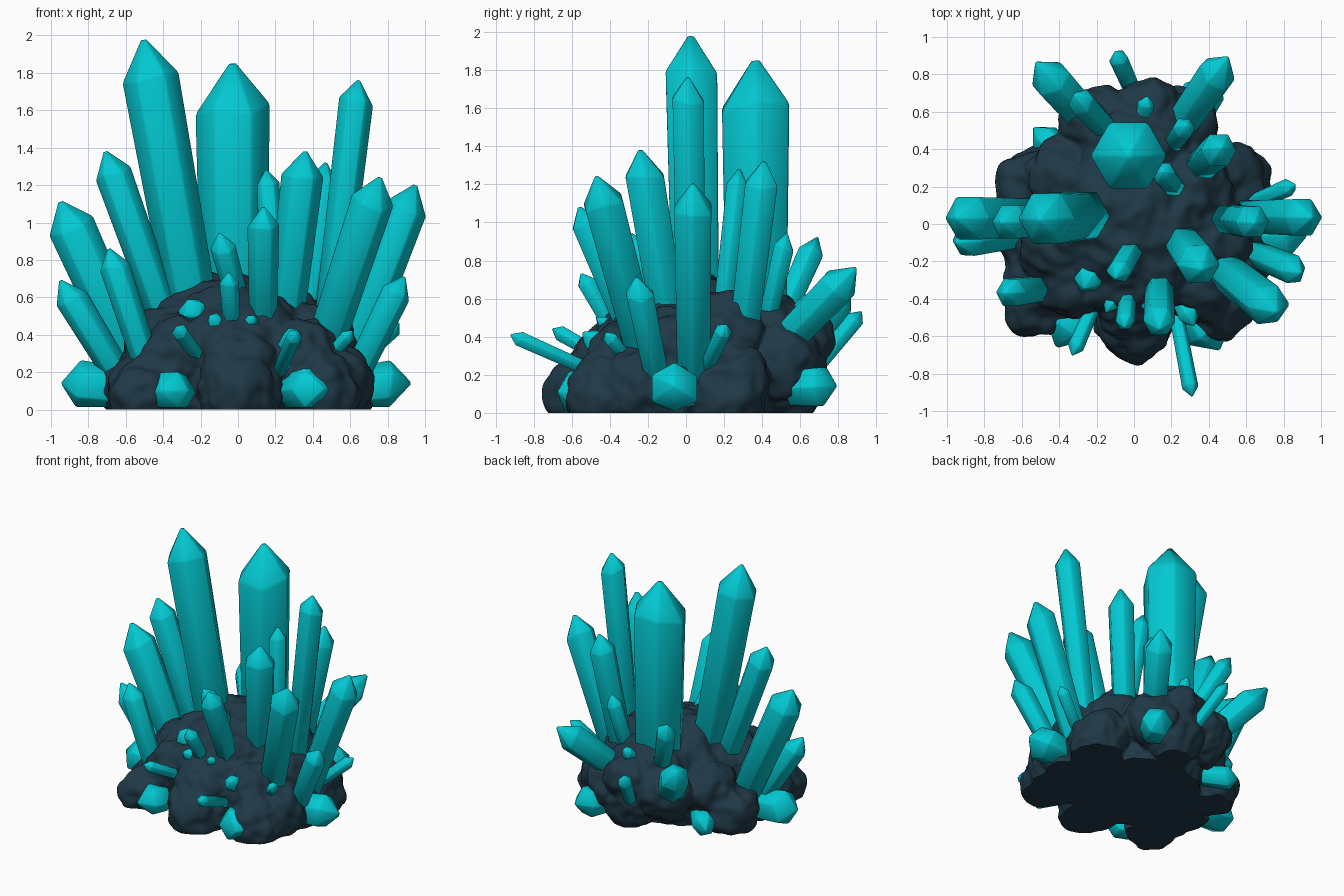
import bpy
import bmesh
import math
import random
from mathutils import Vector, noise

random.seed(4)

default_cube = bpy.data.objects.get("Cube")
if default_cube:
    bpy.data.objects.remove(default_cube, do_unlink=True)


def make_material(name, colour):
    material = bpy.data.materials.new(name)
    material.use_nodes = True
    material.diffuse_color = (*colour, 1)
    shader = next(n for n in material.node_tree.nodes if n.type == 'BSDF_PRINCIPLED')
    shader.inputs["Base Color"].default_value = (*colour, 1)
    shader.inputs["Roughness"].default_value = 0.6
    return material


teal = make_material("teal crystal", (0.001, 0.58, 0.64))
slate = make_material("dark slate rock", (0.014, 0.041, 0.063))


def add_object(name, bm, material):
    mesh = bpy.data.meshes.new(name)
    bm.to_mesh(mesh)
    bm.free()
    mesh.materials.append(material)
    obj = bpy.data.objects.new(name, mesh)
    bpy.context.scene.collection.objects.link(obj)
    return obj


def crystal(name, base, tip, radius, bluntness, sides=6):
    """Faceted prism growing from base to a pointed tip, slightly irregular."""
    base, tip = Vector(base), Vector(tip)
    axis = (tip - base).normalized()
    across = Vector((1, 0, 0)) - axis * axis.x
    if across.length < 0.4:
        across = Vector((0, 0, 1)) - axis * axis.z
    across.normalize()
    side = axis.cross(across)
    length = (tip - base).length
    point = min(bluntness * radius, length * 0.5)
    bm = bmesh.new()
    rings = []
    wobble = [random.uniform(-0.2, 0.2) * radius for _ in range(sides)]
    for along, scale, uneven in ((0, 0.9, 0), (length - point, 1.02, 1)):
        ring = []
        for i in range(sides):
            angle = math.tau * i / sides
            spoke = across * math.cos(angle) + side * math.sin(angle)
            height = axis * (along + wobble[i] * uneven)
            ring.append(bm.verts.new(base + height + spoke * radius * scale))
        rings.append(ring)
    apex = bm.verts.new(tip + axis * radius * 0.16)
    bm.faces.new(reversed(rings[0]))
    for i in range(sides):
        j = (i + 1) % sides
        bm.faces.new((rings[0][i], rings[0][j], rings[1][j], rings[1][i]))
        bm.faces.new((rings[1][i], rings[1][j], apex))
    # Nothing may sink below the flat underside
    for v in bm.verts:
        v.co.z = max(v.co.z, 0.01)
    for f in bm.faces:
        f.smooth = True
    obj = add_object(name, bm, teal)
    bevel = obj.modifiers.new("worn edges", 'BEVEL')
    bevel.width = radius * 0.06
    bevel.segments = 1


# Rock: overlapping boulders fused into one lumpy mound
core = [
    ((0, 0, 0.2), 0.5), ((-0.1, 0.1, 0.42), 0.3), ((0.12, 0, 0.38), 0.29),
    ((0, 0.38, 0.36), 0.29), ((-0.25, 0, 0.42), 0.23), ((0.28, 0.18, 0.4), 0.23),
    ((0.1, -0.25, 0.38), 0.21), ((-0.1, -0.28, 0.35), 0.2),
    ((-0.38, -0.12, 0.3), 0.24), ((0.39, -0.05, 0.32), 0.24),
    ((0.33, -0.28, 0.27), 0.22), ((-0.33, -0.28, 0.27), 0.22), ((0, -0.4, 0.26), 0.21),
]
lobes = [
    ((0, -0.5, 0.1), 0.22), ((0.46, -0.41, 0.1), 0.2), ((-0.5, -0.41, 0.1), 0.18),
    ((-0.54, 0.2, 0.13), 0.19), ((0.5, 0.25, 0.17), 0.19), ((0.56, -0.08, 0.11), 0.17),
    ((0.07, 0.58, 0.38), 0.18), ((-0.2, 0.54, 0.3), 0.19), ((0.24, 0.5, 0.28), 0.2),
    ((-0.56, -0.1, 0.11), 0.16), ((-0.38, 0.26, 0.3), 0.19), ((0.08, 0.55, 0.16), 0.18),
    ((0.52, 0.2, 0.08), 0.2), ((-0.5, -0.28, 0.12), 0.19), ((0.5, -0.25, 0.14), 0.2),
]
bm = bmesh.new()
for centre, radius in core + lobes:
    made = bmesh.ops.create_icosphere(bm, subdivisions=3, radius=radius)
    bmesh.ops.translate(bm, verts=made["verts"], vec=centre)
rock = add_object("rock_base", bm, slate)
fuse = rock.modifiers.new("fuse", 'REMESH')
fuse.mode = 'VOXEL'
fuse.voxel_size = 0.021
soften = rock.modifiers.new("soften", 'SMOOTH')
soften.iterations = 6
fused = rock.evaluated_get(bpy.context.evaluated_depsgraph_get())
bm = bmesh.new()
bm.from_mesh(fused.to_mesh())
fused.to_mesh_clear()
bm.normal_update()
rock.modifiers.clear()

# Weathered lumps on the rock, then the flat underside
for v in bm.verts:
    lump = noise.noise(v.co * 6) * 0.04 + noise.noise(v.co * 15) * 0.022
    v.co += v.normal * (lump + 0.014)
bmesh.ops.bisect_plane(bm, geom=bm.verts[:] + bm.edges[:] + bm.faces[:],
                       plane_co=(0, 0, 0.005), plane_no=(0, 0, -1), clear_outer=True)
rim = [e for e in bm.edges if e.is_boundary]
bmesh.ops.holes_fill(bm, edges=rim, sides=0)
for v in bm.verts:
    v.co.z = max(v.co.z - 0.005, 0)
for f in bm.faces:
    f.smooth = f.normal.z > -0.95
bm.to_mesh(rock.data)
bm.free()
rock.data.materials.clear()
rock.data.materials.append(slate)

# Crystals: base point, tip point, radius
tall = [
    ((-0.2, 0.055, 0.3), (-0.505, 0.025, 1.98), 0.153),
    ((-0.02, 0.37, 0.3), (-0.03, 0.365, 1.85), 0.2),
    ((0.47, 0.03, 0.3), (0.645, 0.01, 1.76), 0.093),
    ((0.23, -0.06, 0.3), (0.36, -0.24, 1.38), 0.113),
    ((0.45, -0.22, 0.3), (0.76, -0.47, 1.24), 0.115),
    ((0.58, 0.04, 0.2), (0.95, 0.035, 1.2), 0.11),
    ((-0.54, 0.035, 0.2), (-0.95, 0.03, 1.11), 0.128),
    ((-0.34, 0.02, 0.35), (-0.71, 0.01, 1.38), 0.1),
    ((0.33, 0.29, 0.3), (0.47, 0.41, 1.32), 0.096),
    ((0.23, 0.18, 0.4), (0.15, 0.28, 1.28), 0.065),
]
medium = [
    ((-0.46, -0.34, 0.15), (-0.69, -0.37, 0.86), 0.082),
    ((-0.6, -0.05, 0.12), (-0.95, -0.1, 0.69), 0.088),
    ((0.6, -0.14, 0.12), (0.89, -0.26, 0.71), 0.08),
    ((0.135, -0.28, 0.4), (0.135, -0.56, 1.08), 0.085),
    ((0.02, -0.08, 0.5), (-0.1, -0.29, 0.94), 0.068),
    ((0.2, 0.45, 0.3), (0.5, 0.89, 0.76), 0.105),
    ((-0.2, 0.5, 0.25), (-0.52, 0.86, 0.67), 0.11),
    ((-0.12, 0.48, 0.45), (-0.32, 0.69, 0.92), 0.075),
    ((0.2, 0.42, 0.45), (0.28, 0.53, 0.94), 0.06),
]
slender = [
    ((-0.03, -0.36, 0.4), (-0.05, -0.55, 0.73), 0.052),
    ((0.22, -0.45, 0.2), (0.31, -0.92, 0.41), 0.044),
    ((-0.2, -0.4, 0.27), (-0.33, -0.7, 0.44), 0.045),
    ((0.02, 0.65, 0.2), (-0.1, 0.92, 0.53), 0.052),
    ((0.6, 0.1, 0.22), (0.86, 0.21, 0.46), 0.048),
    ((0.04, 0.5, 0.45), (0.07, 0.68, 0.62), 0.045),
    ((0.23, -0.35, 0.28), (0.32, -0.54, 0.42), 0.06),
    ((0.48, -0.3, 0.27), (0.61, -0.42, 0.42), 0.04),
    ((-0.08, -0.35, 0.42), (-0.15, -0.47, 0.5), 0.045),
    ((0.05, -0.35, 0.42), (0.08, -0.47, 0.5), 0.035),
]
stubs = [
    ((0.58, -0.06, 0.1), (0.91, -0.06, 0.14), 0.135),
    ((-0.58, -0.03, 0.1), (-0.93, -0.04, 0.14), 0.135),
    ((0.3, -0.42, 0.09), (0.45, -0.66, 0.11), 0.13),
    ((-0.32, -0.46, 0.09), (-0.41, -0.65, 0.1), 0.12),
    ((0.3, 0.56, 0.13), (0.41, 0.78, 0.14), 0.115),
    ((-0.36, 0.34, 0.12), (-0.53, 0.51, 0.08), 0.085),
    ((-0.2, -0.2, 0.42), (-0.265, -0.34, 0.58), 0.075),
]
groups = {"tall": (tall, 1.25), "medium": (medium, 1.25),
          "slender": (slender, 1.1), "stub": (stubs, 0.7)}
for kind, (group, bluntness) in groups.items():
    for number, (base, tip, radius) in enumerate(group):
        crystal(f"{kind}_crystal_{number + 1}", base, tip, radius, bluntness)
